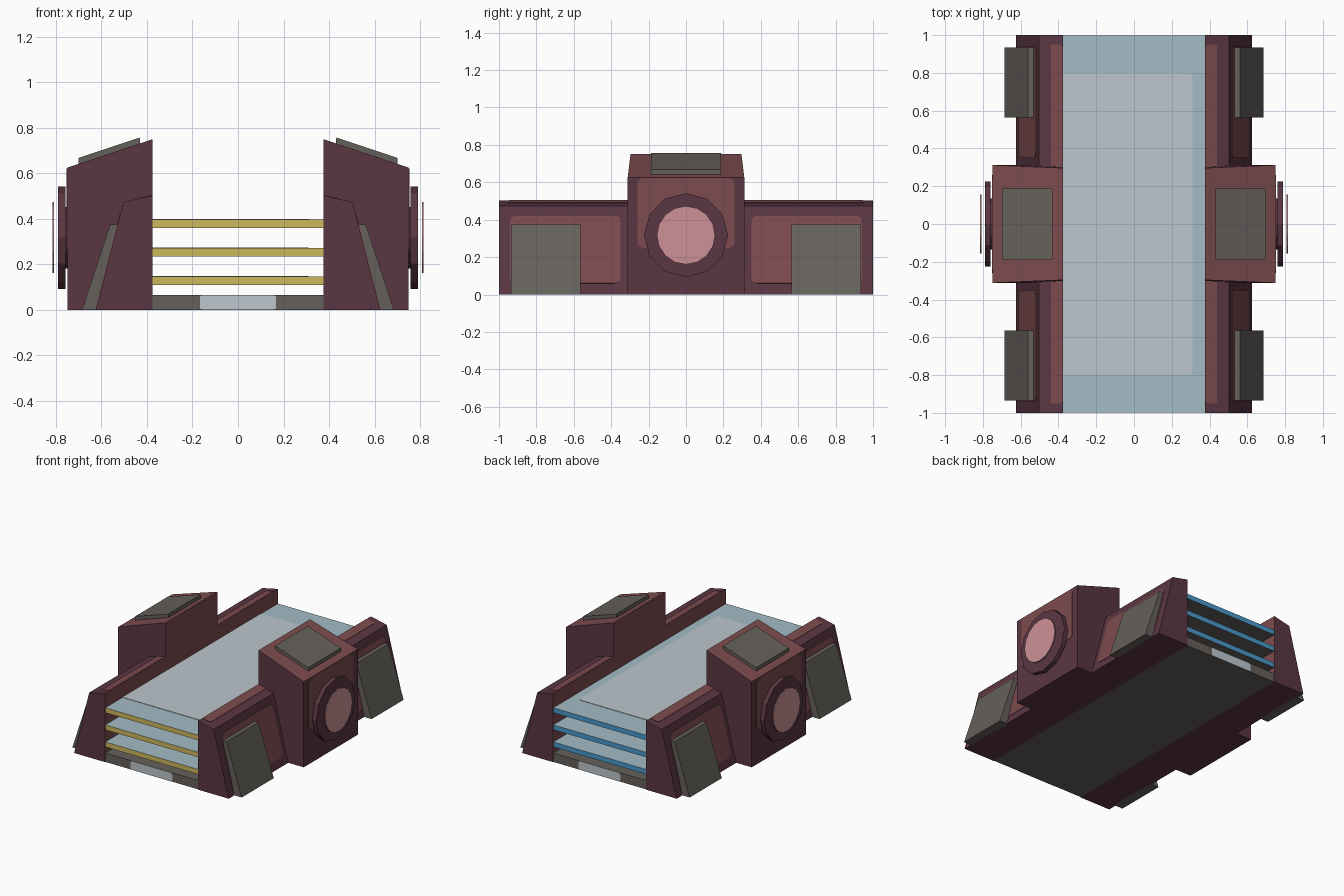
import bpy, bmesh, math
from mathutils import Vector

if "Cube" in bpy.data.objects:
    bpy.data.objects.remove(bpy.data.objects["Cube"])


def mat(name, r, g, b):
    m = bpy.data.materials.new(name)
    m.diffuse_color = [(c / 255 / 12.92 if c < 11 else ((c / 255 + 0.055) / 1.055) ** 2.4)
                       for c in (r, g, b)] + [1]
    m.use_nodes = True
    m.node_tree.nodes["Principled BSDF"].inputs["Base Color"].default_value = m.diffuse_color
    return m


PURPLE = mat("dark purple", 90, 54, 66)
RED = mat("dull red", 125, 75, 78)
GREY = mat("warm grey", 101, 96, 91)
YELLOW = mat("yellow", 205, 183, 93)
BLUE = mat("bright blue", 74, 155, 205)
SKY = mat("light blue", 163, 188, 198)
PALE = mat("pale grey blue", 190, 199, 205)
PINK = mat("pink", 206, 145, 150)


def finish(name, bm, mats, rule=None, mirror=(False, False)):
    bmesh.ops.recalc_face_normals(bm, faces=bm.faces)
    bm.normal_update()
    if rule:
        for f in bm.faces:
            f.material_index = rule(f.normal)
    me = bpy.data.meshes.new(name)
    bm.to_mesh(me)
    bm.free()
    for m in mats:
        me.materials.append(m)
    ob = bpy.data.objects.new(name, me)
    bpy.context.collection.objects.link(ob)
    if any(mirror):
        mod = ob.modifiers.new("mirror", 'MIRROR')
        mod.use_axis = (mirror[0], mirror[1], False)
        mod.use_mirror_merge = False
    return ob


def sweep(points, offset):
    """Solid from a flat outline pushed along an offset."""
    bm = bmesh.new()
    f = bm.faces.new([bm.verts.new(p) for p in points])
    ext = bmesh.ops.extrude_face_region(bm, geom=[f])
    bmesh.ops.translate(bm, vec=offset,
                        verts=[v for v in ext['geom'] if isinstance(v, bmesh.types.BMVert)])
    return bm


def profile(xz, y0, y1):
    return sweep([(x, y0, z) for x, z in xz], (0, y1 - y0, 0))


def plate(name, a, b, c, material, r=0.02, thick=0.003, mirror=(False, False)):
    """Rounded thin plate with corner a and neighbouring corners b and c; faces along (b-a)x(c-a)."""
    a, b, c = Vector(a), Vector(b), Vector(c)
    u, v = (b - a), (c - a)
    w, h = u.length, v.length
    u.normalize()
    v.normalize()
    pts = []
    for i, (cx, cy) in enumerate([(w - r, h - r), (r, h - r), (r, r), (w - r, r)]):
        for k in range(4):
            t = math.radians(90 * i + 30 * k)
            pts.append(a + u * (cx + r * math.cos(t)) + v * (cy + r * math.sin(t)))
    return finish(name, sweep(pts, u.cross(v) * thick), [material], mirror=mirror)


def disc(name, x0, x1, radius, sides, material):
    ring = [(x0, radius * math.sin(2 * math.pi * i / sides),
             0.317 + radius * math.cos(2 * math.pi * i / sides)) for i in range(sides)]
    return finish(name, sweep(ring, (x1 - x0, 0, 0)), [material], mirror=(True, False))


MX, MXY = (True, False), (True, True)
inner_red = lambda n: 1 if n.x < -0.9 else 0

# Side walls
finish("side_wall", profile([(.375, 0), (.625, 0), (.503, .474), (.375, .502)], -1, 1),
       [PURPLE, RED], inner_red, MX)


def slope_x(z):
    return .625 - .122 * z / .474


# Red panels on the wall slopes and stripes on their tops
plate("wall_panel", (slope_x(.06), .35, .06), (slope_x(.06), .94, .06),
      (slope_x(.42), .35, .42), RED, .03, mirror=MXY)
plate("wall_top_stripe", (.376, -.95, .502), (.44, -.95, .488), (.376, .95, .502),
      RED, .012, mirror=MX)

# Sloped grey armour pads at the corners
finish("corner_pad", profile([(.615, 0), (.685, 0), (.562, .375), (.52, .375)], .565, .935),
       [GREY], mirror=MXY)

# Centre blocks with slanted, slightly narrowed tops
bm = profile([(.375, 0), (.75, 0), (.75, .625), (.375, .75)], -.312, .312)
for v in bm.verts:
    if v.co.z > .7:
        v.co.y *= .95
finish("centre_block", bm, [PURPLE, RED],
       lambda n: 1 if n.x < -.9 or n.z > .5 else 0, MX)
plate("block_side_panel", (.75, -.26, .25), (.75, .26, .25), (.75, -.26, .622),
      RED, .03, mirror=MX)

# Grey pads on the block tops
finish("block_top_pad", profile([(.43, .725), (.70, .635), (.70, .668), (.432, .757)], -.188, .188),
       [GREY], mirror=MX)

# Round side emitters: hub, ring and floating pink lens
disc("emitter_hub", .745, .762, .135, 12, PURPLE)
disc("emitter_disc", .759, .79, .225, 12, PURPLE)
disc("emitter_lens", .808, .816, .156, 16, PINK)

# Base floor with a pale plate at each end
finish("base_floor", profile([(-.375, 0), (.375, 0), (.375, .065), (-.375, .065)], -.996, .996), [GREY])
plate("base_end_plate", (-.168, -.996, .001), (.168, -.996, .001), (-.168, -.996, .064),
      PALE, .012, mirror=(False, True))


# Three stacked shelves: yellow front edge, blue back edge, light blue top, grey underside
def shelf_colour(n):
    return 0 if n.z > .5 else 1 if n.y < -.5 else 2 if n.y > .5 else 3


for i, z in enumerate((.110, .235, .360)):
    finish(f"shelf_{i + 1}",
           profile([(-.376, z), (.376, z), (.376, z + .036), (-.376, z + .036)], -.997, .997),
           [SKY, YELLOW, BLUE, GREY], shelf_colour)
    plate(f"shelf_{i + 1}_pale_area", (-.40, -.8, z + .036), (.31, -.8, z + .036),
          (-.40, .8, z + .036), PALE, .025)
